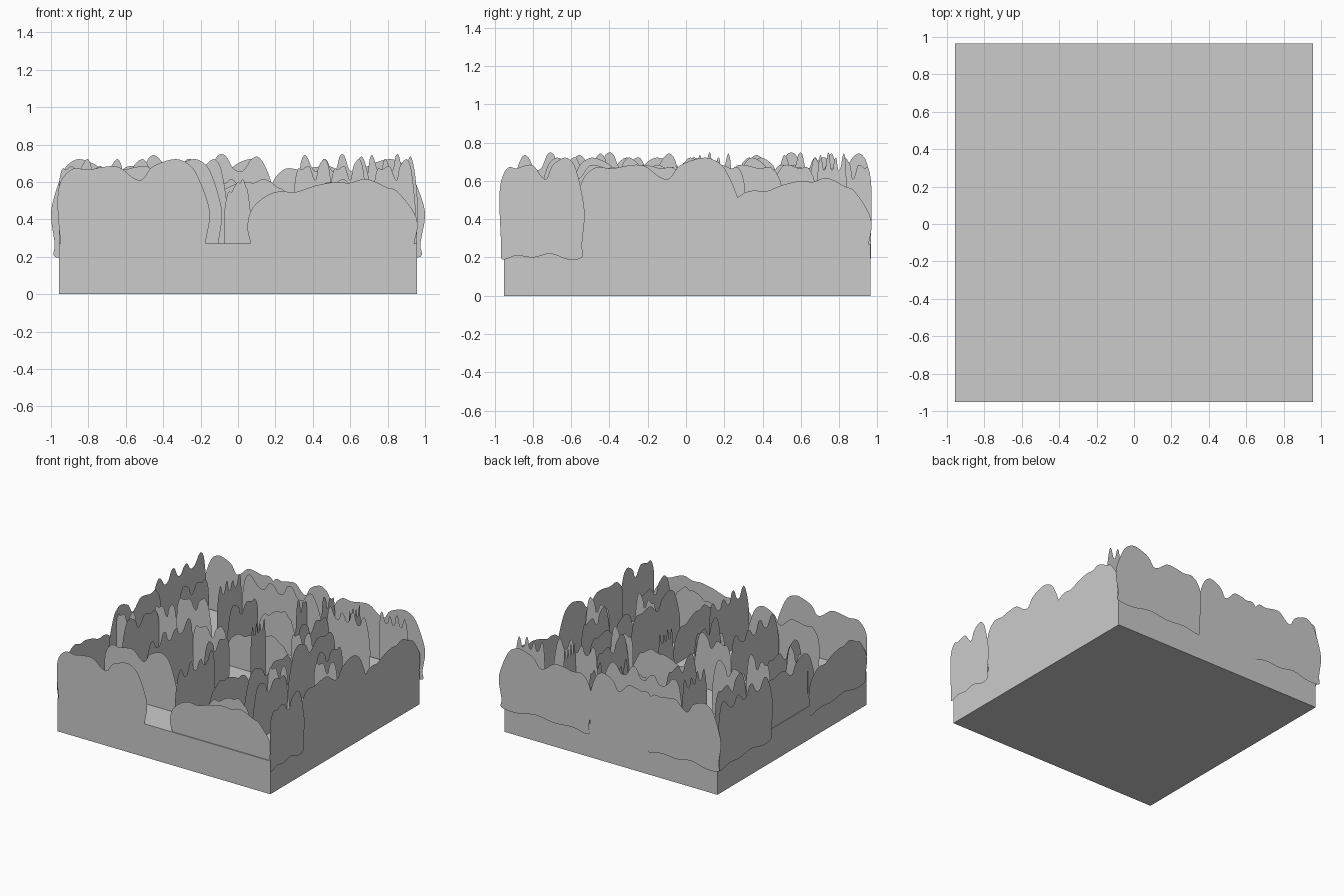
import bpy
from mathutils import Vector

if "Cube" in bpy.data.objects:
    bpy.data.objects.remove(bpy.data.objects["Cube"])

# Foliage silhouettes: (fraction along width, height), left to right
BROAD = [(.02, .27), (0, .48), (.02, .6), (.1, .67), (.2, .665), (.3, .68), (.4, .68),
         (.5, .62), (.56, .615), (.62, .68), (.75, .72), (.83, .71), (.9, .66),
         (.97, .53), (1, .42), (.97, .27)]
LOW = [(.02, .27), (0, .36), (.03, .46), (.12, .53), (.2, .55), (.28, .545), (.4, .58),
       (.52, .6), (.6, .595), (.68, .615), (.74, .605), (.82, .57), (.88, .55),
       (.97, .45), (1, .37), (.98, .27)]
TUFTED = [(.02, .27), (0, .5), (.03, .68), (.08, .74), (.13, .73), (.2, .67), (.28, .66),
          (.34, .72), (.4, .71), (.46, .66), (.52, .67), (.57, .74), (.63, .74),
          (.69, .67), (.76, .66), (.82, .72), (.88, .73), (.95, .64), (1, .48), (.98, .27)]
# Ragged lower edge sunk into the base, right to left
ROOTS = [(.97, .2), (.8, .19), (.6, .22), (.4, .2), (.2, .21), (.03, .19)]


def smooth_loop(points, steps=4):
    """Closed Catmull-Rom curve through the points."""
    pts = [Vector(p) for p in points]
    n, out = len(pts), []
    for i in range(n):
        a, b, c, d = (pts[(i + k) % n] for k in (-1, 0, 1, 2))
        for s in range(steps):
            t = s / steps
            out.append(.5 * (2 * b + (c - a) * t + (2 * a - 5 * b + 4 * c - d) * t * t
                             + (3 * b - a - 3 * c + d) * t ** 3))
    lo, hi = min(p.x for p in out), max(p.x for p in out)
    return [((p.x - lo) / (hi - lo), p.y) for p in out]


SHAPES = {"A": smooth_loop(BROAD + ROOTS), "B": smooth_loop(LOW + ROOTS),
          "C": smooth_loop(TUFTED + ROOTS)}


def hedge(name, axis, at, start, end, kind):
    """Flat upright hedge card; swapping start and end mirrors it."""
    verts = []
    for u, z in SHAPES[kind]:
        p = start + (end - start) * u
        verts.append((p, at, z) if axis == "x" else (at, p, z))
    mesh = bpy.data.meshes.new(name)
    mesh.from_pydata(verts, [], [list(range(len(verts)))])
    ob = bpy.data.objects.new(name, mesh)
    bpy.context.collection.objects.link(ob)


# Ground slab
bpy.ops.mesh.primitive_cube_add(size=1, location=(0, .006, .135))
slab = bpy.context.object
slab.name = "ground_slab"
slab.scale = (1.916, 1.916, .27)

# Outer hedges
OUTER = [("x", -.953, -.965, -.15, "A"), ("x", -.945, .05, .96, "B"),
         ("x", .978, -.33, -1, "A"), ("x", .972, -.4, .2, "A"), ("x", .98, .17, 1, "A"),
         ("y", -.97, .97, .27, "C"), ("y", -.955, .37, -.3, "A"), ("y", -.965, -.2, -.95, "B"),
         ("y", .962, .2, .97, "B"), ("y", .958, -.56, .29, "A"), ("y", .97, -.975, -.53, "A")]
# Maze hedges: running along x, then along y
INNER = [("x", .795, -.52, .2, "C"), ("x", .297, -.76, -.44, "A"), ("x", .645, -.27, .07, "B"),
         ("x", .24, -.27, .32, "B"), ("x", .25, .3, .51, "A"), ("x", .68, .32, .715, "C"),
         ("x", .828, .69, .96, "C"), ("x", -.06, .725, .95, "A"), ("x", .08, -.815, -.595, "A"),
         ("x", -.197, -.96, -.76, "A"), ("x", -.03, -.385, -.055, "A"),
         ("x", -.397, -.075, .07, "B"), ("x", -.66, -.74, -.085, "A"),
         ("x", -.797, .27, .69, "B"), ("x", -.325, .495, .69, "A"),
         ("y", .193, .97, .79, "A"), ("y", -.52, .79, .47, "C"), ("y", -.76, .71, .3, "A"),
         ("y", .07, .79, .64, "A"), ("y", -.27, .645, .24, "A"), ("y", .34, .68, .25, "A"),
         ("y", .515, .84, .68, "C"), ("y", .52, .505, -.095, "A"), ("y", .725, .31, -.06, "A"),
         ("y", .08, .24, .045, "C"), ("y", -.76, .07, -.42, "A"), ("y", -.385, -.03, -.645, "C"),
         ("y", -.055, -.03, -.375, "A"), ("y", .072, -.397, -.915, "C"),
         ("y", .27, -.225, -.785, "B"), ("y", .672, -.325, -.775, "A"),
         ("y", .495, -.005, -.63, "A")]
for group, cards in (("outer_hedge", OUTER), ("maze_hedge", INNER)):
    for i, card in enumerate(cards, 1):
        hedge(f"{group}_{i}", *card)
